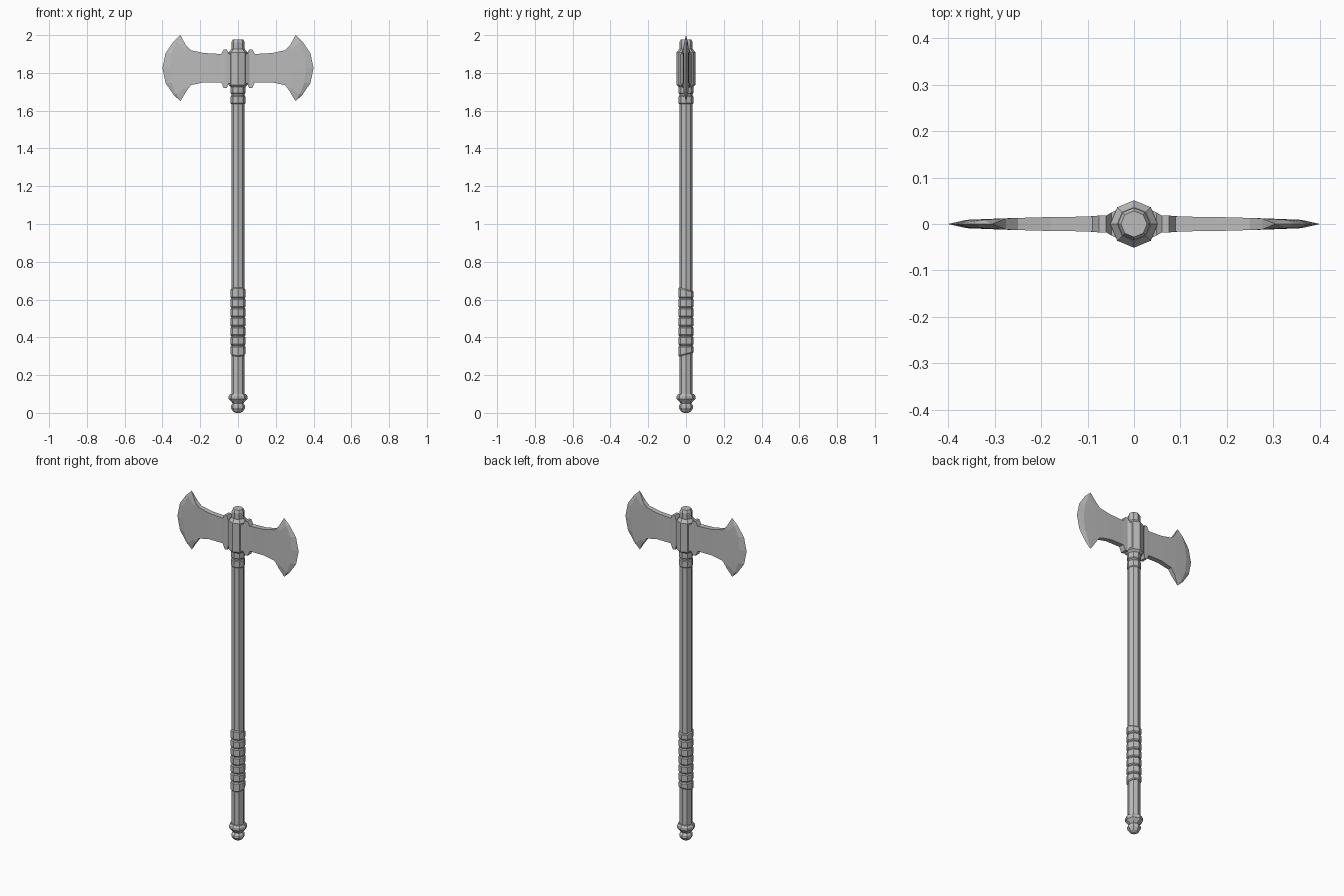
import bpy, bmesh, math

cube = bpy.data.objects.get("Cube")
if cube:
    bpy.data.objects.remove(cube, do_unlink=True)

steel = bpy.data.materials.new("plain grey")
steel.use_nodes = True
GREY = (0.5, 0.5, 0.5, 1)
steel.diffuse_color = GREY
steel.node_tree.nodes["Principled BSDF"].inputs["Base Color"].default_value = GREY


def loft(name, rings):
    """Skin a row of equal-length point rings into a closed flat-shaded object."""
    bm = bmesh.new()
    loops = [[bm.verts.new(p) for p in ring] for ring in rings]
    n = len(loops[0])
    for a, b in zip(loops, loops[1:]):
        for i in range(n):
            j = (i + 1) % n
            bm.faces.new((a[i], a[j], b[j], b[i]))
    bm.faces.new(loops[0])
    bm.faces.new(loops[-1])
    bmesh.ops.remove_doubles(bm, verts=bm.verts, dist=0.0002)
    bmesh.ops.recalc_face_normals(bm, faces=bm.faces)
    mesh = bpy.data.meshes.new(name)
    bm.to_mesh(mesh)
    bm.free()
    mesh.materials.append(steel)
    obj = bpy.data.objects.new(name, mesh)
    bpy.context.collection.objects.link(obj)
    return obj


def turned(name, profile, tilts=None):
    """Eight-sided turned part from (radius, z) pairs; tilt slants a ring to the front."""
    tilts = tilts or [0] * len(profile)
    rings = []
    for (r, z), tilt in zip(profile, tilts):
        ring = []
        for k in range(8):
            a = math.tau * k / 8
            ring.append((r * math.cos(a), r * math.sin(a), z - tilt * math.sin(a)))
        rings.append(ring)
    return loft(name, rings)


def mirrored(obj):
    obj.modifiers.new("Mirror", "MIRROR").use_clip = False
    return obj


# Shaft with chamfered top peg
turned("shaft", [(0.035, 0.09), (0.035, 1.962), (0.028, 1.977)])

# Pommel
turned("pommel", [(0.012, 0), (0.026, 0.008), (0.037, 0.025), (0.037, 0.038),
                  (0.028, 0.05), (0.036, 0.06), (0.049, 0.074),
                  (0.049, 0.09), (0.042, 0.1), (0.034, 0.101)])

# Grip wrapping: seven bands, the end ones slanted
BANDS, START, PITCH = 7, 0.308, 0.05
for k in range(BANDS):
    low = START + k * PITCH
    high = low + PITCH - 0.003
    t_low = -0.01 if k == 0 else 0
    t_high = 0.01 if k == BANDS - 1 else 0
    turned(f"grip_band_{k + 1}",
           [(0.036, low), (0.041, low + 0.006), (0.041, high - 0.006), (0.036, high)],
           [t_low, t_low, t_high, t_high])

# Collars below the head
for name, low, high in (("lower_collar", 1.635, 1.68), ("upper_collar", 1.688, 1.732)):
    turned(name, [(0.035, low), (0.039, low + 0.005),
                  (0.039, high - 0.005), (0.035, high)])

# Socket holding the blades
turned("socket", [(0.036, 1.722), (0.051, 1.737), (0.051, 1.907), (0.036, 1.926)])

# Flanges beside the socket: x, top, bottom, half thickness
flange = [(0.03, 1.9, 1.745, 0.034), (0.048, 1.9, 1.745, 0.025),
          (0.06, 1.925, 1.72, 0.018), (0.075, 1.925, 1.72, 0.018),
          (0.092, 1.895, 1.755, 0.017)]
mirrored(loft("flanges", [[(x, -y, lo), (x, -y, hi), (x, y, hi), (x, y, lo)]
                          for x, hi, lo, y in flange]))

# Blades: middle x, end x, top, bottom, half thickness in the middle and at the ends
STEPS = (-1, -0.8, -0.45, 0, 0.45, 0.8, 1)
blade = [(0.03, 0.03, 1.9, 1.75, 0.016, 0.016),
         (0.09, 0.09, 1.9, 1.75, 0.016, 0.016),
         (0.18, 0.18, 1.905, 1.75, 0.015, 0.015),
         (0.25, 0.25, 1.92, 1.735, 0.013, 0.013),
         (0.285, 0.275, 1.945, 1.70, 0.012, 0.012),
         (0.36, 0.305, 2.0, 1.65, 0.009, 0),
         (0.4, 0.305, 2.0, 1.65, 0, 0)]
rings = []
for x_mid, x_end, hi, lo, y_mid, y_end in blade:
    front = []
    for t in STEPS:
        x = x_mid + (x_end - x_mid) * abs(t) ** 2.2
        y = y_end if abs(t) == 1 else y_mid
        front.append((x, -y, (hi + lo) / 2 + t * (hi - lo) / 2))
    rings.append(front + [(x, -y, z) for x, y, z in reversed(front)])
# The cutting edge folds shut, so it is joined by merging the two sides
bm_blade = bmesh.new()
loops = [[bm_blade.verts.new(p) for p in ring] for ring in rings]
for a, b in zip(loops, loops[1:]):
    for i in range(len(a)):
        j = (i + 1) % len(a)
        bm_blade.faces.new((a[i], a[j], b[j], b[i]))
bm_blade.faces.new(loops[0])
bmesh.ops.remove_doubles(bm_blade, verts=bm_blade.verts, dist=0.0002)
bmesh.ops.recalc_face_normals(bm_blade, faces=bm_blade.faces)
blade_mesh = bpy.data.meshes.new("blades")
bm_blade.to_mesh(blade_mesh)
bm_blade.free()
blade_mesh.materials.append(steel)
blades = bpy.data.objects.new("blades", blade_mesh)
bpy.context.collection.objects.link(blades)
mirrored(blades)
